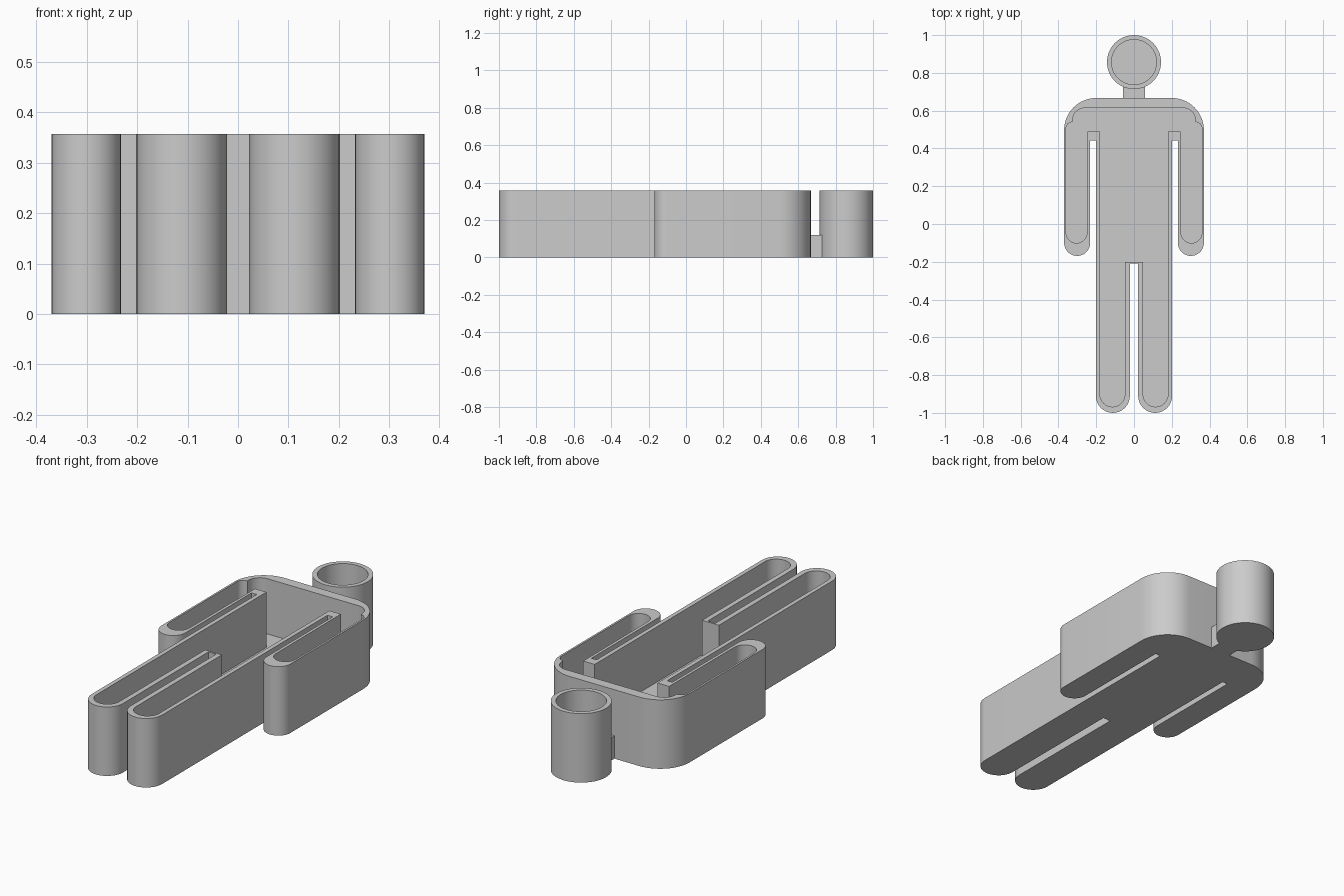
import bpy, bmesh
from math import radians, cos, sin, pi

if "Cube" in bpy.data.objects:
    bpy.data.objects.remove(bpy.data.objects["Cube"], do_unlink=True)

HEIGHT, FLOOR, NECK_TOP = 0.357, 0.071, 0.119

grey = bpy.data.materials.new("plain grey")
grey.use_nodes = True
COLOUR = (0.6, 0.6, 0.6, 1)
grey.diffuse_color = COLOUR
grey.node_tree.nodes["Principled BSDF"].inputs["Base Color"].default_value = COLOUR


def arc(cx, cy, r, start, end, steps=16):
    angles = [radians(start + (end - start) * i / steps) for i in range(steps + 1)]
    return [(cx + r * cos(a), cy + r * sin(a)) for a in angles]


def mirrored(half):
    return half + [(-x, y) for x, y in reversed(half)]


def circle(cy, r, n=64):
    return [(r * cos(2 * pi * i / n), cy + r * sin(2 * pi * i / n)) for i in range(n)]


def ring(bm, points, z):
    verts = [bm.verts.new((x, y, z)) for x, y in points]
    edges = [bm.edges.new((v, verts[i - 1])) for i, v in enumerate(verts)]
    return verts, edges


def walls(bm, low, high):
    for i in range(len(low)):
        bm.faces.new((low[i - 1], low[i], high[i], high[i - 1]))


def finish(bm, name):
    bmesh.ops.recalc_face_normals(bm, faces=bm.faces[:])
    mesh = bpy.data.meshes.new(name)
    bm.to_mesh(mesh)
    bm.free()
    mesh.materials.append(grey)
    obj = bpy.data.objects.new(name, mesh)
    bpy.context.collection.objects.link(obj)
    bpy.ops.object.select_all(action='DESELECT')
    obj.select_set(True)
    bpy.context.view_layer.objects.active = obj
    bpy.ops.object.shade_smooth_by_angle(angle=radians(30))
    return obj


def tray(name, outline, cavity):
    """Open-topped container: outer shell, rim, inner walls and raised floor."""
    bm = bmesh.new()
    base, _ = ring(bm, outline, 0)
    top, top_edges = ring(bm, outline, HEIGHT)
    floor, _ = ring(bm, cavity, FLOOR)
    lip, lip_edges = ring(bm, cavity, HEIGHT)
    bmesh.ops.triangle_fill(bm, edges=top_edges + lip_edges, use_beauty=True,
                            normal=(0, 0, 1))
    bm.faces.new(base)
    bm.faces.new(floor)
    walls(bm, base, top)
    walls(bm, floor, lip)
    return finish(bm, name)


# Body: shoulders, arm, arm gap, leg and crotch gap, mirrored
outline = mirrored(
    arc(0.2, 0.497, 0.17, 90, 0)
    + arc(0.301, -0.1, 0.069, 0, -180)
    + [(0.232, 0.443), (0.202, 0.443)]
    + arc(0.112, -0.91, 0.09, 0, -180)
    + [(0.022, -0.21)])
cavity = mirrored(
    arc(0.26, 0.549, 0.065, 90, 0)
    + arc(0.325, 0.505, 0.035, 90, 0, 8)
    + arc(0.304, -0.045, 0.056, 0, -180)
    + [(0.246, 0.49), (0.18, 0.49)]
    + arc(0.114, -0.902, 0.066, 0, -180)
    + [(0.048, -0.2)])
tray("body_tray", outline, cavity)

# Head: round cup
tray("head_cup", circle(0.857, 0.143), circle(0.857, 0.119))

# Neck: low block joining the head and body
bm = bmesh.new()
neck = [(-0.057, 0.66), (0.057, 0.66), (0.057, 0.728), (-0.057, 0.728)]
low, _ = ring(bm, neck, 0)
high, _ = ring(bm, neck, NECK_TOP)
walls(bm, low, high)
bm.faces.new(low)
bm.faces.new(high)
finish(bm, "neck")
